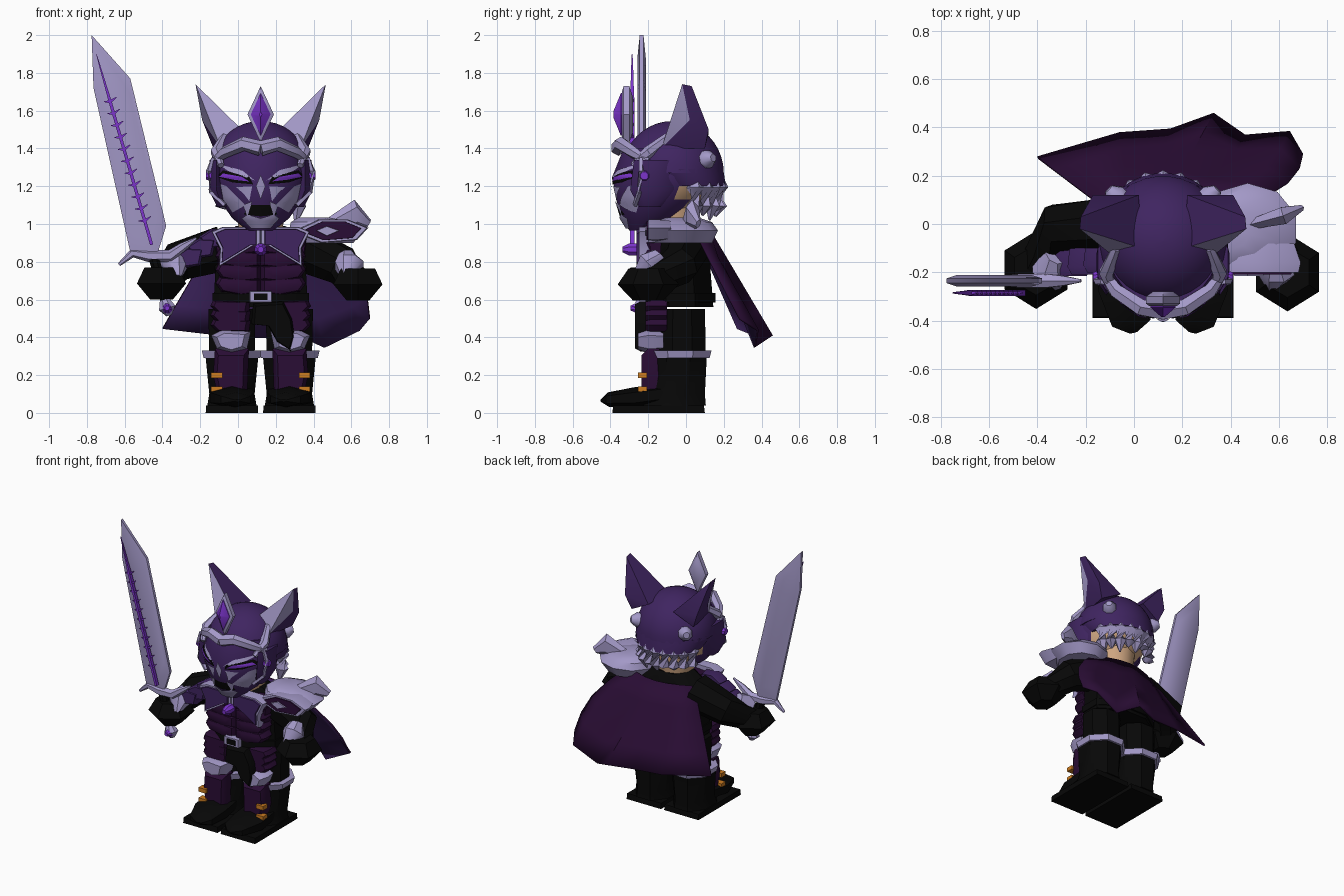
import bpy, bmesh, math
from mathutils import Vector

default = bpy.data.objects.get("Cube")
if default:
    bpy.data.objects.remove(default)

C = .12  # body centre line
parts = []


def material(name, r, g, b):
    mat = bpy.data.materials.new(name)
    mat.use_nodes = True
    mat.diffuse_color = (r, g, b, 1)
    shader = next(n for n in mat.node_tree.nodes if n.type == 'BSDF_PRINCIPLED')
    shader.inputs["Base Color"].default_value = (r, g, b, 1)
    shader.inputs["Roughness"].default_value = .8
    return mat


purple = material("helmet purple", .05, .018, .118)
plum = material("dark plum", .023, .004, .035)
black = material("black", .0022, .0022, .0022)
silver = material("lavender silver", .37, .32, .58)
violet = material("bright violet", .2, .035, .6)
orange = material("buckle orange", .6, .2, .015)
skin = material("skin", .62, .38, .22)


def finish(name, bm, mats, rule=None, recalc=True):
    mats = mats if isinstance(mats, list) else [mats]
    if recalc:
        bmesh.ops.recalc_face_normals(bm, faces=bm.faces)
    bm.normal_update()
    if rule:
        for face in bm.faces:
            face.material_index = rule(face)
    mesh = bpy.data.meshes.new(name)
    bm.to_mesh(mesh)
    bm.free()
    obj = bpy.data.objects.new(name, mesh)
    for mat in mats:
        mesh.materials.append(mat)
    bpy.context.collection.objects.link(obj)
    parts.append(obj)
    return obj


def skin_rings(name, rings, mats, rule=None):
    """Closed surface through equal rings of points."""
    bm = bmesh.new()
    rows = [[bm.verts.new(p) for p in ring] for ring in rings]
    n = len(rows[0])
    for a, b in zip(rows, rows[1:]):
        for i in range(n):
            j = (i + 1) % n
            bm.faces.new((a[i], a[j], b[j], b[i]))
    bm.faces.new(rows[0])
    bm.faces.new(rows[-1])
    return finish(name, bm, mats, rule)


def circle(n):
    grow = 1 / math.cos(math.pi / n)
    return [(grow * math.cos(a), grow * math.sin(a))
            for a in (math.tau * (i + .5) / n for i in range(n))]


def loft(name, rings, mats, n=8, rule=None):
    """Stacked rings given as (cx, cy, z, rx, ry)."""
    return skin_rings(name, [[(cx + rx * u, cy + ry * v, z) for u, v in circle(n)]
                             for cx, cy, z, rx, ry in rings], mats, rule)


def sweep(name, path, radii, mat, n=6, flat=1):
    """Tube along a path with one radius per point."""
    path = [Vector(p) for p in path]
    rings = []
    for i, p in enumerate(path):
        along = path[min(i + 1, len(path) - 1)] - path[max(i - 1, 0)]
        turn = along.to_track_quat('Z', 'Y')
        rings.append([p + turn @ Vector((radii[i] * u, radii[i] * v * flat, 0)) for u, v in circle(n)])
    return skin_rings(name, rings, mat)


def slab(name, outline, layers, mat):
    """Front-facing outline (x, z), repeated at (y, scale) layers."""
    mx = sum(p[0] for p in outline) / len(outline)
    mz = sum(p[1] for p in outline) / len(outline)
    return skin_rings(name, [[(mx + (x - mx) * k, y, mz + (z - mz) * k) for x, z in outline]
                             for y, k in layers], mat)


def side(s, half):
    return [(C + s * x, z) for x, z in half]


def whole(half):
    return side(1, half) + side(-1, [p for p in reversed(half) if p[0] > 0])


# Head: purple mask in front, skin behind
head = [(C, -.23, .965, .07, .07), (C, -.18, 1.03, .15, .16), (C, -.14, 1.13, .22, .23),
        (C, -.11, 1.25, .26, .28), (C, -.09, 1.4, .23, .24)]
loft("head", head, [purple, skin], 28, lambda f: int(f.calc_center_median().y > -.02))


def face_y(x, z):
    for a, b in zip(head, head[1:]):
        if z <= b[2] or b is head[-1]:
            t = max(0, min(1, (z - a[2]) / (b[2] - a[2])))
            _, cy, _, rx, ry = [p + (q - p) * t for p, q in zip(a, b)]
            return cy - ry * math.sqrt(max(0, 1 - ((x - C) / rx) ** 2))


def drape(name, outline, mat, lift=.008):
    """Thin plate laid on the curved mask."""
    bm = bmesh.new()
    bm.faces.new([bm.verts.new((x, 0, z)) for x, z in outline])
    bmesh.ops.triangulate(bm, faces=bm.faces[:])
    bmesh.ops.subdivide_edges(bm, edges=bm.edges[:], cuts=4, use_grid_fill=True)
    for v in bm.verts:
        v.co.y = face_y(v.co.x, v.co.z) - lift
    bm.normal_update()
    bmesh.ops.reverse_faces(bm, faces=[f for f in bm.faces if f.normal.y > 0])
    finish(name, bm, mat, recalc=False)


drape("nose_mark", whole([(0, 1.26), (.025, 1.2), (0, 1.13)]), silver, .015)
drape("mouth", whole([(0, 1.08), (.06, 1.1), (.09, 1.05), (0, 1.04)]), black)
drape("chin_plate", whole([(0, 1.03), (.07, 1.05), (.1, 1.03), (.05, .975), (0, .975)]), silver, .012)
for s, tag in ((1, "left"), (-1, "right")):
    drape(tag + "_brow", side(s, [(.03, 1.23), (.1, 1.285), (.235, 1.32), (.17, 1.28)]), silver)
    drape(tag + "_eye_rim", side(s, [(.04, 1.21), (.06, 1.25), (.2, 1.285), (.235, 1.25), (.15, 1.22)]), black)
    drape(tag + "_eye", side(s, [(.06, 1.225), (.1, 1.25), (.2, 1.268), (.22, 1.25), (.14, 1.234)]), violet, .013)
    drape(tag + "_cheek_stripe", side(s, [(.235, 1.22), (.18, 1.2), (.08, 1.1), (.14, 1.12), (.15, 1.06),
                                          (.2, 1.13)]), silver)
    drape(tag + "_nose_stripe", side(s, [(.045, 1.2), (.13, 1.195), (.09, 1.16), (.06, 1.12)]), silver)
    drape(tag + "_fang", side(s, [(.045, 1.12), (.095, 1.1), (.07, 1.04)]), silver, .014)

    # Cheek guards, ear gems and rear knobs of the helmet
    X = lambda x, y, z: (C + s * x, y, z)
    loft(tag + "_cheek_guard", [X(.2, -.19, 1.09) + (.03, .05), X(.235, -.18, 1.18) + (.04, .1),
                                X(.235, -.16, 1.34) + (.035, .1)], purple, 6)
    sweep(tag + "_guard_trim", [X(.19, -.27, 1.1), X(.26, -.245, 1.17), X(.275, -.235, 1.28),
                                X(.25, -.24, 1.35)], [.009, .011, .011, .009], silver, 4)
    sweep(tag + "_ear_gem", [X(.24, -.22, 1.255), X(.29, -.22, 1.255)], [.035, .02], violet, 8)
    sweep(tag + "_rear_knob", [X(.15, .07, 1.33), X(.2, .12, 1.345), X(.225, .145, 1.35)],
          [.045, .045, .02], silver, 8)

    # Pointed ears, silver at the front
    bm = bmesh.new()
    for p in ((.09, -.1, 1.49), (.21, -.13, 1.4), (.25, .1, 1.4), (.1, .12, 1.48),
              (.345, -.02, 1.74), (.34, .03, 1.73), (.31, .02, 1.55), (.29, .12, 1.5)):
        bm.verts.new(X(*p))
    bmesh.ops.convex_hull(bm, input=bm.verts[:])
    finish(tag + "_ear", bm, [purple, silver], lambda f: int(f.normal.y < -.3))

    # Brow band and the upper rib that climbs to the ear
    sweep(tag + "_brow_band", [X(0, -.36, 1.4), X(.09, -.345, 1.425), X(.19, -.28, 1.38), X(.25, -.2, 1.33)],
          [.035, .033, .028, .015], silver, 6)
    sweep(tag + "_helmet_rib", [X(.21, -.28, 1.31), X(.235, -.2, 1.38), X(.19, -.1, 1.46)],
          [.015, .028, .02], silver, 6)

# Helmet dome, hair and neck
loft("helmet_dome", [(C, -.07, 1.27 + .275 * math.sin(a), .268 * math.cos(a) + .002, .268 * math.cos(a) + .002)
                     for a in (math.pi / 20 * i for i in range(11))], purple, 32)
loft("helmet_rim", [(C, .01, 1.2, .235, .2), (C, -.02, 1.24, .255, .225), (C, -.065, 1.29, .268, .262)], purple, 28)
for i in range(9):
    a = math.radians(-64 + 16 * i)
    tip = 1.0 + .035 * (i % 2) + .01 * (8 - i)
    sweep("hair_lock", [(C + r * math.sin(a), -.05 + r * math.cos(a), z)
                        for r, z in ((.21, 1.25), (.225, 1.19), (.225, 1.1), (.205, tip))],
          [.03, .042, .038, .005], silver, 6)
loft("neck", [(C, -.06, .94, .11, .11), (C, -.06, 1.12, .14, .13)], skin, 10)

# Crest jewel
diamond = whole([(0, 1.43), (.07, 1.58), (0, 1.73)])
slab("crest_frame", diamond, [(-.28, .6), (-.3, 1), (-.33, 1), (-.34, .8)], silver)
slab("crest_gem", diamond, [(-.33, .75), (-.345, .75), (-.385, .1)], violet)

# Torso, belt and chest
loft("torso", [(C, -.02, .56, .25, .165), (C, -.03, .75, .24, .16), (C, -.03, .9, .25, .155),
               (C, -.04, .99, .13, .1)], black, 8)
loft("belt", [(C, -.03, .585, .255, .185), (C, -.03, .635, .255, .185)], black, 8)
slab("chest_base", whole([(0, .63), (.21, .64), (.23, .8), (.25, .95), (0, .97)]), [(-.1, 1), (-.19, .97)], plum)
buckle = whole([(0, .585), (.06, .585), (.06, .645), (0, .645)])
slab("buckle", buckle, [(-.2, 1), (-.25, .95)], silver)
slab("buckle_centre", buckle, [(-.24, .62), (-.255, .6)], black)
collar = [(0, .885), (.04, .885), (.22, .775), (.215, .87), (.26, .96), (.2, .985), (0, .985)]
for s, tag in ((1, "left"), (-1, "right")):
    # Belly plates bulge row by row
    for i in range(4):
        z = .635 + .072 * i
        slab(tag + "_belly_plate", side(s, [(.0, z), (.1, z - .012), (.21, z + .01), (.24, z + .05),
                                            (.22, z + .085), (.0, z + .07)]),
             [(-.12, 1), (-.195, 1), (-.22, .85), (-.228, .5)], plum)
    slab(tag + "_collar_trim", side(s, collar), [(-.17, 1), (-.23, 1), (-.25, .97)], silver)
    slab(tag + "_collar_plate", side(s, collar), [(-.24, .86), (-.262, .82)], purple)
sweep("collar_gem", [(C, -.25, .865), (C, -.3, .865), (C, -.335, .865)], [.03, .032, .015], violet, 8)

# Legs
for s, tag in ((1, "left"), (-1, "right")):
    x = C + s * .152
    slab_x = lambda half: [(x + s * u, z) for u, z in half]
    loft(tag + "_sole", [(x, -.145, 0, .139, .245), (x, -.145, .04, .137, .24)], black, 4)
    loft(tag + "_boot", [(x, -.06, .04, .13, .165), (x, -.05, .1, .12, .15), (x, -.04, .3, .14, .15)], black, 8)
    sweep(tag + "_toe_cap", [(x, -.12, .1), (x, -.27, .08), (x - s * .02, -.41, .07), (x - s * .03, -.45, .065)],
          [.11, .115, .08, .015], black, 6, .42)
    loft(tag + "_boot_cuff", [(x, -.03, .29, .15, .155), (x, -.03, .33, .16, .165)], silver, 8)
    loft(tag + "_thigh", [(x, -.02, .3, .12, .125), (x, -.02, .55, .125, .12)], black, 8)
    slab(tag + "_shin_guard", slab_x([(-.08, .06), (.07, .06), (.1, .2), (.09, .34), (-.09, .34)]),
         [(-.14, 1), (-.2, 1), (-.235, .75)], plum)
    slab(tag + "_knee_plate", slab_x([(-.08, .34), (0, .315), (.08, .34), (.11, .41), (.05, .44), (-.1, .43)]),
         [(-.12, .9), (-.2, 1), (-.255, .7)], silver)
    for z in (.43, .48, .53):
        slab(tag + "_thigh_plate", slab_x([(-.09, z), (.08, z), (.115, z + .035), (.1, z + .065), (-.1, z + .06)]),
             [(-.1, 1), (-.18, 1), (-.215, .8)], plum)
    for z in (.125, .2):
        loft(tag + "_shin_buckle", [(C + s * .232, -.23, z - .015, .03, .024),
                                    (C + s * .232, -.23, z + .015, .03, .024)], orange, 4)
slab("hip_cloth", [(.08, .58), (.07, .47), (.16, .46), (.21, .37), (.28, .325), (.3, .4), (.285, .5), (.24, .59)],
     [(-.1, 1), (-.24, 1), (-.27, .88)], black)

# Arms and gauntlets
for tag, shoulder, elbow, hand in (("left", (.34, -.01, .87), (.55, -.04, .78), (.635, -.2, .68)),
                                   ("right", (-.08, -.01, .87), (-.32, -.02, .8), (-.405, -.19, .685))):
    wrist = Vector(elbow).lerp(Vector(hand), .55)
    sweep(tag + "_arm", [shoulder, elbow, wrist, hand], [.12, .1, .08, .08], black, 8)
    x, y, z = hand
    loft(tag + "_fist", [(x, y, z - .085, .06, .07), (x, y, z, .13, .14), (x, y, z + .085, .09, .09)], black, 6)
    inner = -.065 if tag == "left" else .085
    sweep(tag + "_bracer", [(x + inner, y + .06, z + .15), (x + inner * .7, y + .01, z + .1),
                            (x + inner, y - .07, z + .03)], [.045, .075, .02], silver, 8)

# Left pauldron with its horn
loft("left_pauldron", [(.46, -.02, .9, .15, .15), (.47, -.02, .965, .2, .18), (.44, -.02, 1.01, .16, .15),
                       (.4, -.02, 1.035, .08, .08)], silver, 10)
pad = [(.29, .96), (.43, 1.025), (.58, 1.025), (.69, .98), (.63, .915), (.44, .9)]
slab("left_pauldron_front", pad, [(-.08, .85), (-.16, 1), (-.2, .95)], silver)
slab("left_pauldron_panel", pad, [(-.18, .82), (-.208, .78)], plum)
slab("left_pauldron_mark", [(.41, .965), (.47, .99), (.54, .965), (.47, .935)], [(-.2, 1), (-.216, .9)], silver)
sweep("pauldron_horn", [(.49, 0, .99), (.62, .035, 1.05), (.69, .065, 1.0)], [.02, .036, .012], silver, 6, 1.9)

# Right pauldron, three overlapping plates
for i in range(3):
    x, z = -.05 - .065 * i, .95 - .05 * i
    plate = [(x, z + .02), (x - .09, z + .025), (x - .16, z - .02), (x - .12, z - .085), (x - .02, z - .07)]
    slab("right_pauldron_plate", plate, [(-.1, .9), (-.17 - .008 * i, 1), (-.2 - .008 * i, .8)], purple)

# Cape, plum outside and purple lining
hem = [(-.4, .28, .45), (-.06, .38, .41), (.15, .395, .4), (.33, .46, .41), (.46, .37, .35), (.645, .385, .44),
       (.7, .29, .5)]
bm = bmesh.new()
rows = []
for k in range(5):
    t = k / 4
    row = []
    for i, h in enumerate(hem):
        u = i / 6
        top = Vector((-.11 + .53 * u, .06 + .08 * math.sin(math.pi * u), .95))
        p = top.lerp(Vector(h), t)
        p.x += max(0, u - .5) * .16 * math.sin(math.pi * t)
        row.append(bm.verts.new(p))
    rows.append(row)
for a, b in zip(rows, rows[1:]):
    for i in range(6):
        bm.faces.new((a[i], b[i], b[i + 1], a[i + 1]))
bm.normal_update()
if sum(f.normal.y for f in bm.faces) < 0:
    bmesh.ops.reverse_faces(bm, faces=bm.faces[:])
cape = finish("cape", bm, [plum, purple], recalc=False)
shell = cape.modifiers.new("lining", 'SOLIDIFY')
shell.thickness = .012
shell.material_offset = 1

# Sword
blade = [(-.57, .85), (-.765, 1.72), (-.775, 2), (-.57, 1.77), (-.38, .99), (-.43, .83)]
slab("sword_blade", blade, [(-.212, .8), (-.225, 1), (-.245, 1), (-.258, .8)], silver)
sweep("sword_guard", [(-.63, -.235, .785), (-.56, -.235, .845), (-.47, -.235, .83), (-.36, -.235, .83),
                      (-.29, -.235, .88), (-.22, -.235, .925)], [.008, .02, .028, .028, .02, .006], silver, 6)
sweep("sword_grip", [(-.45, -.235, .84), (-.38, -.235, .57)], [.028, .025], black, 8)
sweep("pommel", [(-.39, -.235, .6), (-.375, -.235, .555), (-.365, -.235, .515)], [.025, .045, .015], silver, 8)
sweep("pommel_gem", [(-.375, -.26, .555), (-.375, -.295, .555)], [.028, .012], violet, 8)
base, end = Vector((-.457, -.285, .89)), Vector((-.75, -.285, 1.9))
vein = [base.lerp(end, i / 16) for i in range(17)]
sweep("sword_vein", vein, [.012] * 13 + [.009, .007, .005, .002], violet, 4, .7)
for p in vein[2:13]:
    for s in (-1, 1):
        sweep("vein_barb", [p, p + Vector((.033 * s, 0, .012 + .012 * s))], [.008, .002], violet, 4)

# Soft shading on rounded parts only
bpy.ops.object.select_all(action='DESELECT')
for obj in parts:
    obj.select_set(True)
bpy.context.view_layer.objects.active = parts[0]
bpy.ops.object.shade_smooth_by_angle(angle=math.radians(40))
